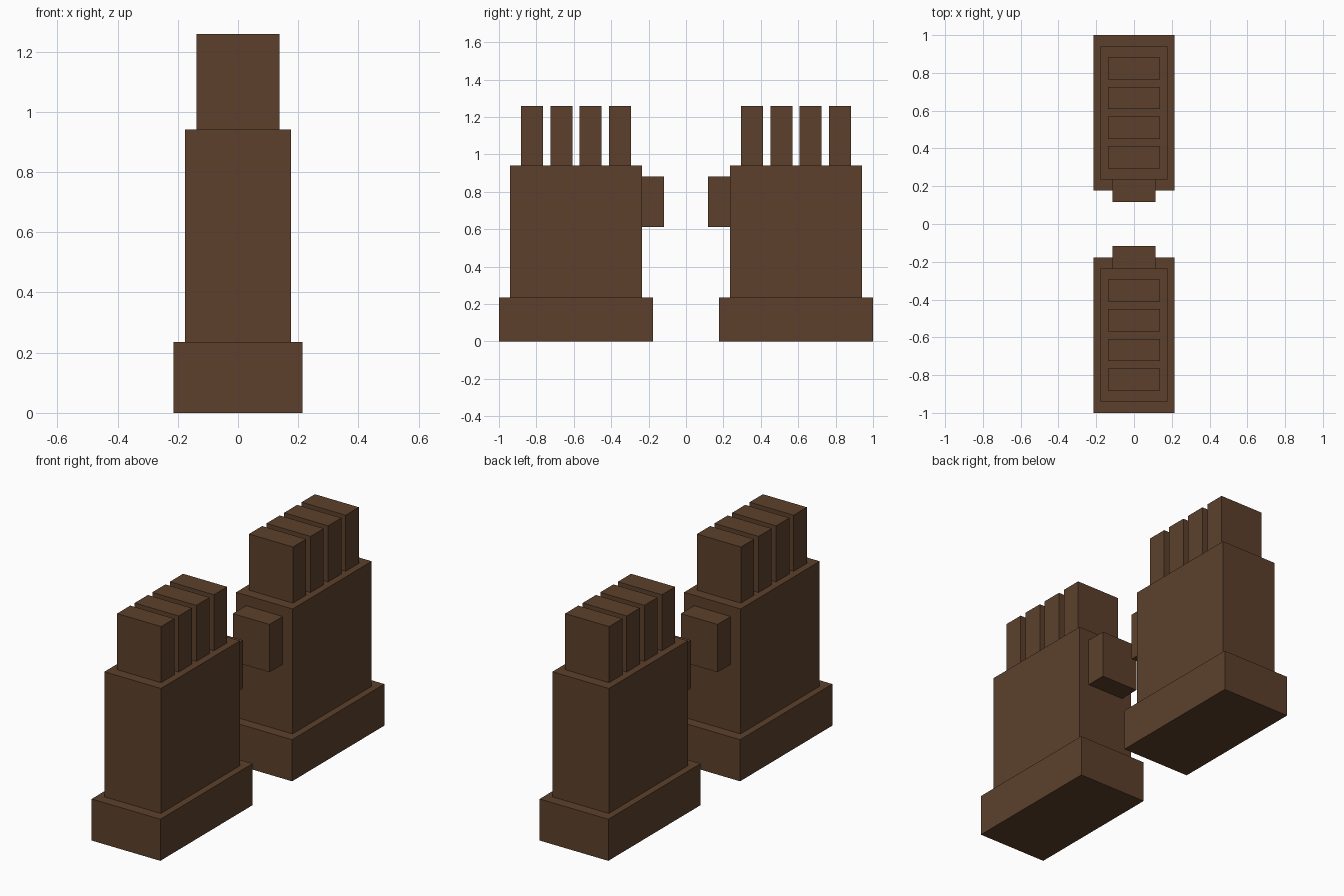
import bpy
import bmesh
from mathutils import Matrix, Vector

cube = bpy.data.objects.get("Cube")
if cube:
    bpy.data.objects.remove(cube, do_unlink=True)

# One dark brown for every part
brown = bpy.data.materials.new("dark_brown")
brown.use_nodes = True
colour = (0.107, 0.051, 0.025, 1)
brown.diffuse_color = colour
brown.node_tree.nodes["Principled BSDF"].inputs["Base Color"].default_value = colour


def box(name, half_width, y_range, z_range, side):
    """Box centred on x, with its y range mirrored to the given side."""
    (y0, y1), (z0, z1) = y_range, z_range
    centre = Vector((0, side * (y0 + y1) / 2, (z0 + z1) / 2))
    size = Vector((half_width * 2, y1 - y0, z1 - z0))
    bm = bmesh.new()
    bmesh.ops.create_cube(bm, size=1, matrix=Matrix.Diagonal(size).to_4x4())
    mesh = bpy.data.meshes.new(name)
    bm.to_mesh(mesh)
    bm.free()
    mesh.materials.append(brown)
    obj = bpy.data.objects.new(name, mesh)
    obj.location = centre
    bpy.context.collection.objects.link(obj)


# A pair of blocky hands, thumbs facing each other
for label, side in (("front", -1), ("back", 1)):
    box(f"{label}_wrist_cuff", 0.2145, (0.1765, 1.0), (0, 0.235), side)
    box(f"{label}_palm", 0.1765, (0.235, 0.941), (0.235, 0.941), side)
    box(f"{label}_thumb", 0.1147, (0.1176, 0.235), (0.612, 0.882), side)
    for i in range(4):
        y = 0.294 + i * 0.157
        box(f"{label}_finger_{i + 1}", 0.1376, (y, y + 0.1176), (0.941, 1.258), side)
